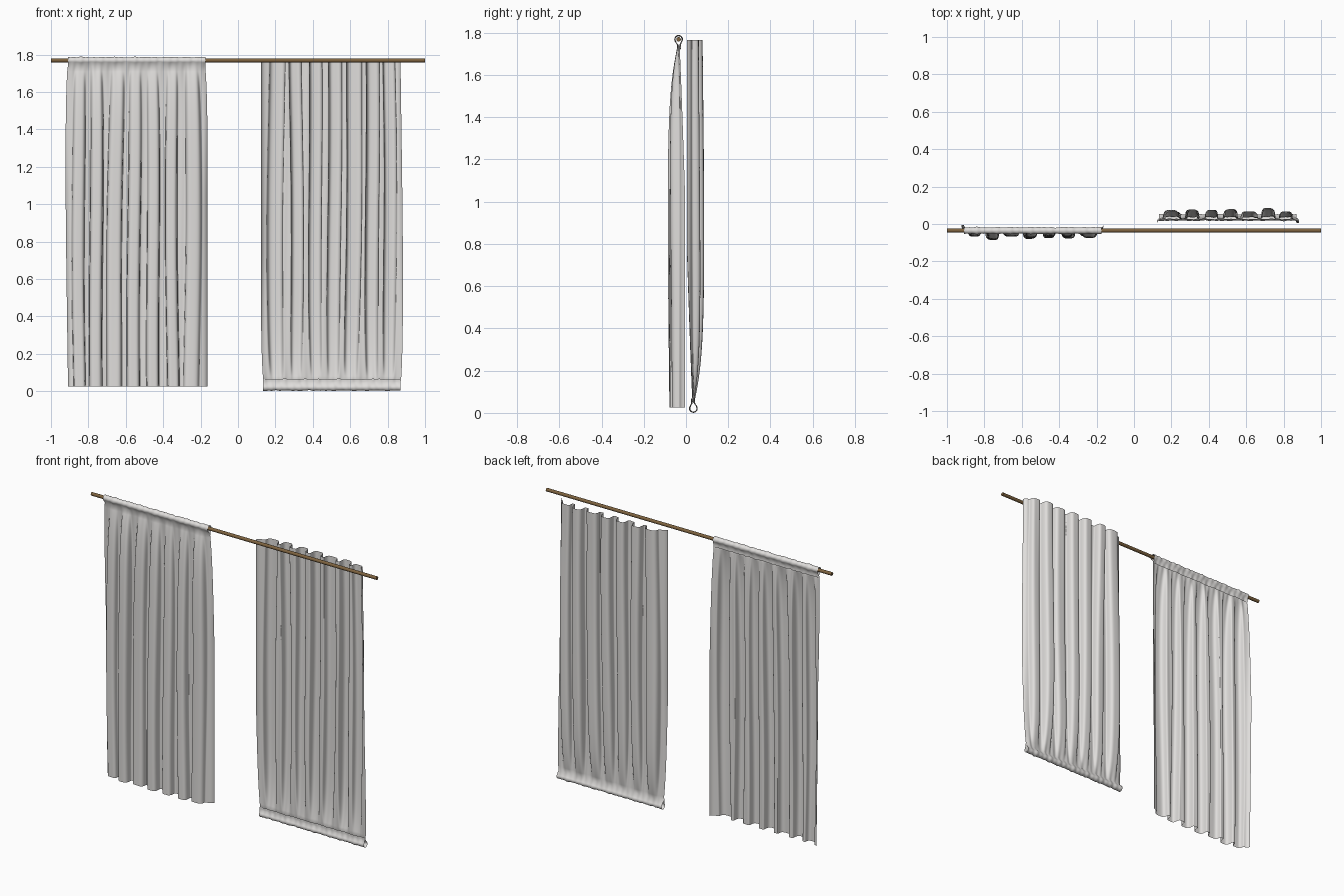
import bpy, math, random
from mathutils import Matrix

if "Cube" in bpy.data.objects:
    bpy.data.objects.remove(bpy.data.objects["Cube"])

random.seed(4)


def material(name, rgb):
    m = bpy.data.materials.new(name)
    m.diffuse_color = (*rgb, 1)
    m.use_nodes = True
    m.node_tree.nodes["Principled BSDF"].inputs["Base Color"].default_value = m.diffuse_color
    return m


fabric = material("light grey fabric", (0.74, 0.725, 0.71))
wood = material("brown wood", (0.21, 0.125, 0.05))

ROD_Y, ROD_Z, H = -0.035, 1.769, 1.79

# folds: x at the hem, x at the gathered top, half width, depth
FOLDS = [(-0.845, -0.85, 0.024, 0.040), (-0.755, -0.76, 0.026, 0.057),
         (-0.665, -0.645, 0.030, 0.048), (-0.555, -0.555, 0.026, 0.050),
         (-0.450, -0.46, 0.025, 0.047), (-0.350, -0.355, 0.024, 0.049),
         (-0.250, -0.245, 0.030, 0.048)]
PHASES = [random.uniform(0, 6.28) for _ in range(12)]


def pucker(x, k):
    """Small irregular gathers along the rod pocket, range about -1..1."""
    return sum(math.sin(x * f + PHASES[i + k])
               for i, f in enumerate((38, 67, 111, 173))) / 3


def sheet_point(u, z):
    """Point on the hanging cloth."""
    t = (1.737 - z) / 1.712                      # 0 at rod, 1 at hem
    bulge = min(1, 1 - math.exp(-t * 11))
    x0 = -0.91 + 0.735 * u
    x, y = x0, -0.037 + 0.008 * bulge
    for i, (xh, xt, w, d) in enumerate(FOLDS):
        c = xt + (xh - xt) * t + 0.006 * math.sin(4.5 * t + PHASES[i])
        s = (x0 - c) / w
        g = math.exp(-s ** 4) if abs(s) < 3 else 0
        deep = bulge * (0.88 + 0.12 * math.sin(3 * t + PHASES[i + 3]))
        y -= d * deep * g
        x += 0.75 * w * s * g * bulge            # puffed fold sides
    # shallow wrinkles, strongest beside the pocket
    y += 0.004 * pucker(x0, 0) * math.exp(-t * 14) + 0.0015 * pucker(x0 + 0.03 * t, 4) * bulge
    # side edges spread outward and curl back
    left, right = math.exp(-u / 0.014), math.exp(-(1 - u) / 0.014)
    spread = math.sin(math.pi * min(1, t * 1.05) ** 0.6)
    x += -0.012 * spread * math.exp(-u * 12) + 0.013 * bulge * math.exp(-(1 - u) * 12)
    y += 0.024 * (left + right) * min(1, t * 2.2 + 0.1)
    return x, y, z


def pocket_point(u, a):
    """Point on the loop round the rod; a runs from front-bottom over the top."""
    x = -0.91 + 0.735 * u
    r = 0.0175 + 0.0025 * pucker(x, 2)
    return x, ROD_Y + r * math.cos(a), ROD_Z + r * math.sin(a)


def hem_point(u, z):
    """Turned-down flap behind the pocket."""
    x = -0.91 + 0.735 * u
    return x, -0.027 + 0.003 * pucker(x, 0), z + 0.002 * pucker(x, 5)


def curtain(name, flipped):
    n = 300
    rows = []
    for j in range(61):
        z = 0.025 + 1.712 * j / 60
        rows.append([sheet_point(i / n, z) for i in range(n + 1)])
    for j in range(15):
        a = math.radians(215 - 250 * j / 14)
        rows.append([pocket_point(i / n, a) for i in range(n + 1)])
    for z in (1.745, 1.735, 1.724):
        rows.append([hem_point(i / n, z) for i in range(n + 1)])
    verts = [p for r in rows for p in r]
    m = n + 1
    faces = [(j * m + i, j * m + i + 1, (j + 1) * m + i + 1, (j + 1) * m + i)
             for j in range(len(rows) - 1) for i in range(n)]
    me = bpy.data.meshes.new(name)
    me.from_pydata(verts, [], faces)
    if flipped:                                  # point-mirrored copy
        me.transform(Matrix.Translation((-0.04, 0, H)) @ Matrix.Scale(-1, 4))
        me.flip_normals()
    me.materials.append(fabric)
    me.shade_smooth()
    ob = bpy.data.objects.new(name, me)
    bpy.context.collection.objects.link(ob)
    return ob


curtain("left_curtain", False)
curtain("right_curtain", True)

# curtain rod
bpy.ops.mesh.primitive_cylinder_add(vertices=24, radius=0.0105, depth=2,
                                    location=(0, ROD_Y, ROD_Z),
                                    rotation=(0, math.pi / 2, 0))
rod = bpy.context.object
rod.name = "curtain_rod"
rod.data.materials.append(wood)
bpy.ops.object.shade_smooth_by_angle()
